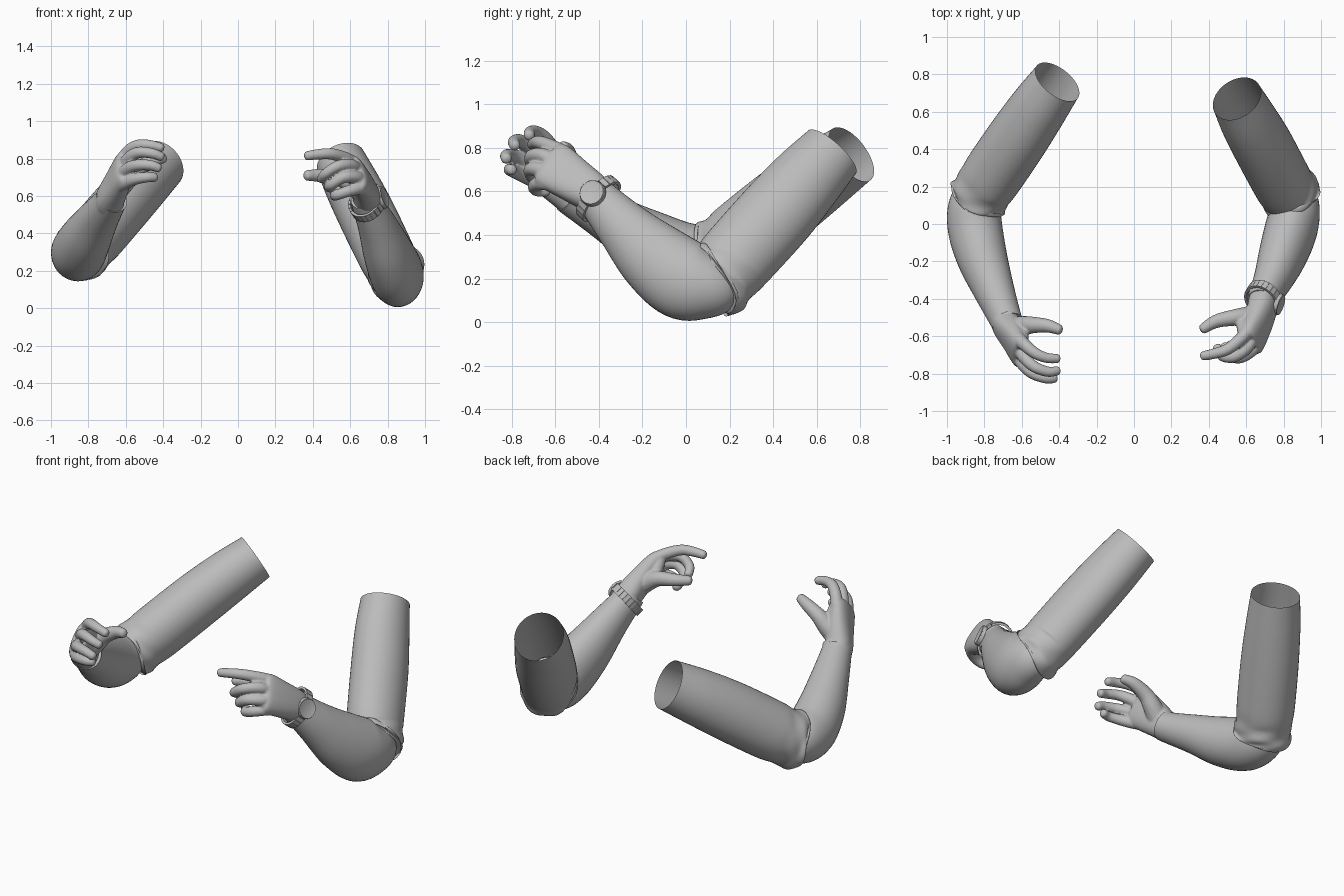
import bpy, bmesh, math
from mathutils import Vector, Matrix

if "Cube" in bpy.data.objects:
    bpy.data.objects.remove(bpy.data.objects["Cube"])

grey = bpy.data.materials.new("plain grey")
grey.diffuse_color = (0.5, 0.5, 0.5, 1)
grey.use_nodes = True
grey.node_tree.nodes["Principled BSDF"].inputs["Base Color"].default_value = grey.diffuse_color


def spline(pts, steps):
    """Catmull-Rom through stations (x, y, z, radius_u, radius_v)."""
    P = [Vector(p) for p in pts]
    P = [P[0] * 2 - P[1]] + P + [P[-1] * 2 - P[-2]]
    out = []
    for i in range(1, len(P) - 2):
        a, b, c, d = P[i - 1:i + 3]
        for k in range(steps):
            t = k / steps
            out.append(0.5 * (2 * b + (c - a) * t + (2 * a - 5 * b + 4 * c - d) * t * t
                              + (3 * b - a - 3 * c + d) * t ** 3))
    return out + [P[-2]]


def tube(bm, pts, ref=(1, 0, 0), n=32, steps=6, power=2.0, caps=True, ripple=None):
    """Loft ellipses along the stations; u axis follows ref."""
    S = spline(pts, steps)
    C = [Vector(s[:3]) for s in S]
    rings = []
    for i, s in enumerate(S):
        T = (C[min(i + 1, len(S) - 1)] - C[max(i - 1, 0)]).normalized()
        u = Vector(ref)
        u = (u - T * u.dot(T)).normalized()
        v = T.cross(u)
        ring = []
        for k in range(n):
            a = 2 * math.pi * k / n
            ca, sa = math.cos(a), math.sin(a)
            x = math.copysign(abs(ca) ** (2 / power), ca) * s[3]
            y = math.copysign(abs(sa) ** (2 / power), sa) * s[4]
            f, slide = ripple(i / (len(S) - 1), a) if ripple else (1, 0)
            ring.append(bm.verts.new(C[i] + (u * x + v * y) * f + T * slide))
        rings.append(ring)
    for r, q in zip(rings, rings[1:]):
        for k in range(n):
            bm.faces.new((r[k], r[(k + 1) % n], q[(k + 1) % n], q[k]))
    if caps:
        bm.faces.new(rings[0][::-1])
        bm.faces.new(rings[-1])


def finish(name, bm, angle=50):
    bmesh.ops.recalc_face_normals(bm, faces=bm.faces)
    me = bpy.data.meshes.new(name)
    bm.to_mesh(me)
    bm.free()
    me.materials.append(grey)
    ob = bpy.data.objects.new(name, me)
    bpy.context.collection.objects.link(ob)
    bpy.ops.object.select_all(action='DESELECT')
    ob.select_set(True)
    bpy.context.view_layer.objects.active = ob
    bpy.ops.object.shade_smooth_by_angle(angle=math.radians(angle))
    return ob


def folds(t, a):
    """Cloth folds that grow towards the elbow hem."""
    w = min(1, max(0, (t - 0.45) / 0.35))
    f = 1 + w * (0.03 * math.sin(2 * a + 24 * t) + 0.025 * math.sin(5 * a - 30 * t))
    return f, w * 0.012 * math.sin(3 * a + 1)


def sleeve(name, pts, ref):
    bm = bmesh.new()
    tube(bm, pts, ref, n=48, steps=8, caps=False, ripple=folds)
    finish(name, bm, 60)


def forearm(name, pts):
    bm = bmesh.new()
    tube(bm, pts, n=40)
    finish(name, bm)


def digit(bm, pts, r0, r1):
    """Tapering finger with a rounded tip."""
    n = len(pts) - 1
    st = [(*p, r0 + (r1 - r0) * i / n, r0 + (r1 - r0) * i / n) for i, p in enumerate(pts)]
    tip, d = Vector(pts[-1]), (Vector(pts[-1]) - Vector(pts[-2])).normalized()
    st.append((*(tip + d * r1 * 0.4), r1 * 0.8, r1 * 0.8))
    st.append((*(tip + d * r1 * 0.65), r1 * 0.35, r1 * 0.35))
    tube(bm, st, ref=(0.1, 0.3, 1), n=14, steps=5)


def hand(name, palm, wide, fingers, thumb, web):
    bm = bmesh.new()
    tube(bm, palm, ref=wide, n=32, power=2.4)
    for f in fingers:
        digit(bm, f, 0.037, 0.025)
    digit(bm, thumb, 0.062, 0.028)
    digit(bm, web, 0.042, 0.036)
    ob = finish(name, bm, 180)
    m = ob.modifiers.new("blend", 'REMESH')
    m.mode, m.voxel_size, m.use_smooth_shade = 'VOXEL', 0.006, True
    s = ob.modifiers.new("soften", 'SMOOTH')
    s.factor, s.iterations = 0.5, 6


# Upper sleeves, open at the shoulder, tucked in at the hem
sleeve("left_sleeve", [
    (-.41, .76, .77, .136, .147), (-.51, .62, .67, .150, .164), (-.62, .46, .55, .157, .176),
    (-.75, .27, .40, .158, .176), (-.80, .195, .345, .153, .167), (-.83, .145, .31, .158, .170),
    (-.838, .130, .302, .155, .167), (-.842, .122, .298, .130, .142)], (1, 0, -.3))
sleeve("right_sleeve", [
    (.55, .67, .78, .136, .148), (.613, .55, .65, .148, .168), (.693, .41, .49, .154, .180),
    (.79, .23, .29, .153, .178), (.82, .185, .235, .150, .171), (.842, .148, .20, .155, .178),
    (.848, .135, .192, .152, .174), (.852, .127, .188, .13, .148)], (1, 0, .3))

# Forearms from the hidden elbow to the wrist
forearm("left_forearm", [
    (-.83, .24, .34, .03, .03), (-.84, .20, .325, .09, .09), (-.855, .11, .30, .135, .142),
    (-.85, -.02, .305, .146, .155), (-.812, -.18, .375, .135, .144), (-.75, -.35, .475, .110, .113),
    (-.69, -.50, .56, .088, .090), (-.675, -.535, .585, .086, .088)])
forearm("right_forearm", [
    (.85, .25, .18, .03, .03), (.86, .20, .165, .09, .10), (.865, .11, .163, .126, .148),
    (.845, -.01, .195, .140, .185), (.80, -.15, .30, .130, .168), (.745, -.29, .44, .104, .125),
    (.69, -.40, .56, .082, .096), (.68, -.425, .59, .078, .092)])

# Hands: palm, four curled fingers, a thumb and the web between
hand("left_hand",
     [(-.69, -.50, .55, .080, .078), (-.682, -.54, .59, .086, .076), (-.645, -.61, .67, .105, .064),
      (-.612, -.68, .745, .115, .050), (-.60, -.70, .765, .09, .035)], (0, -.6, -.8),
     [[(-.62, -.61, .79), (-.58, -.65, .845), (-.53, -.69, .872), (-.47, -.715, .872), (-.41, -.72, .858)],
      [(-.62, -.66, .75), (-.58, -.72, .805), (-.53, -.765, .833), (-.46, -.79, .828), (-.41, -.785, .81)],
      [(-.63, -.69, .70), (-.59, -.755, .745), (-.54, -.80, .765), (-.47, -.825, .765), (-.425, -.825, .75)],
      [(-.63, -.69, .65), (-.60, -.74, .67), (-.55, -.785, .69), (-.49, -.81, .70), (-.445, -.80, .70)]],
     [(-.65, -.56, .63), (-.59, -.545, .69), (-.54, -.54, .74), (-.46, -.545, .785), (-.40, -.565, .803)],
     [(-.65, -.56, .66), (-.605, -.59, .74), (-.60, -.64, .80)])
hand("right_hand",
     [(.70, -.39, .55, .080, .07), (.69, -.43, .592, .092, .075), (.668, -.52, .655, .105, .064),
      (.632, -.615, .72, .116, .052), (.62, -.64, .735, .09, .035)], (.06, -.07, -.16),
     [[(.62, -.55, .77), (.58, -.605, .80), (.50, -.67, .825), (.42, -.695, .822), (.37, -.705, .815)],
      [(.64, -.59, .73), (.605, -.66, .765), (.535, -.71, .76), (.47, -.705, .72), (.445, -.66, .69)],
      [(.66, -.60, .68), (.635, -.67, .70), (.565, -.715, .70), (.50, -.70, .66), (.485, -.65, .645)],
      [(.68, -.59, .63), (.65, -.66, .64), (.585, -.695, .625), (.53, -.685, .605), (.515, -.64, .60)]],
     [(.66, -.49, .63), (.60, -.495, .67), (.54, -.50, .70), (.44, -.52, .71), (.37, -.56, .71)],
     [(.65, -.49, .65), (.59, -.53, .71), (.59, -.58, .77)])

# Wrist watch: frame axes are dial normal, across and along the arm
axis = Vector((-.41, -.66, .62)).normalized()
out = (Vector((1, 0, 0)) - axis * axis.x).normalized()
side = axis.cross(out)
frame = Matrix((out, side, axis)).transposed().to_4x4()
frame.translation = Vector((.69, -.402, .567))

bm = bmesh.new()
links, ru, rv = 24, .093, .113
for k in range(links):
    a = 2 * math.pi * (k + .5) / links
    tilt = math.atan2(math.sin(a) / rv, math.cos(a) / ru)
    m = (frame @ Matrix.Translation((ru * math.cos(a), rv * math.sin(a), 0))
         @ Matrix.Rotation(tilt, 4, 'Z') @ Matrix.Diagonal((.014, .026, .048, 1)))
    bmesh.ops.create_cube(bm, size=1, matrix=m)
finish("watch_strap", bm, 30)

bm = bmesh.new()
turn = Matrix.Rotation(math.pi / 2, 4, 'Y')
for off, r, h in ((.091, .062, .018), (.102, .059, .006)):
    bmesh.ops.create_cone(bm, cap_ends=True, segments=32, radius1=r, radius2=r * .95, depth=h,
                          matrix=frame @ Matrix.Translation((off, 0, 0)) @ turn)
dial = [f for f in bm.faces if len(f.verts) == 32 and (f.calc_center_median() - frame.translation).dot(out) > .104]
bmesh.ops.inset_region(bm, faces=dial, thickness=.008, depth=-.003)
finish("watch_case", bm, 30)
